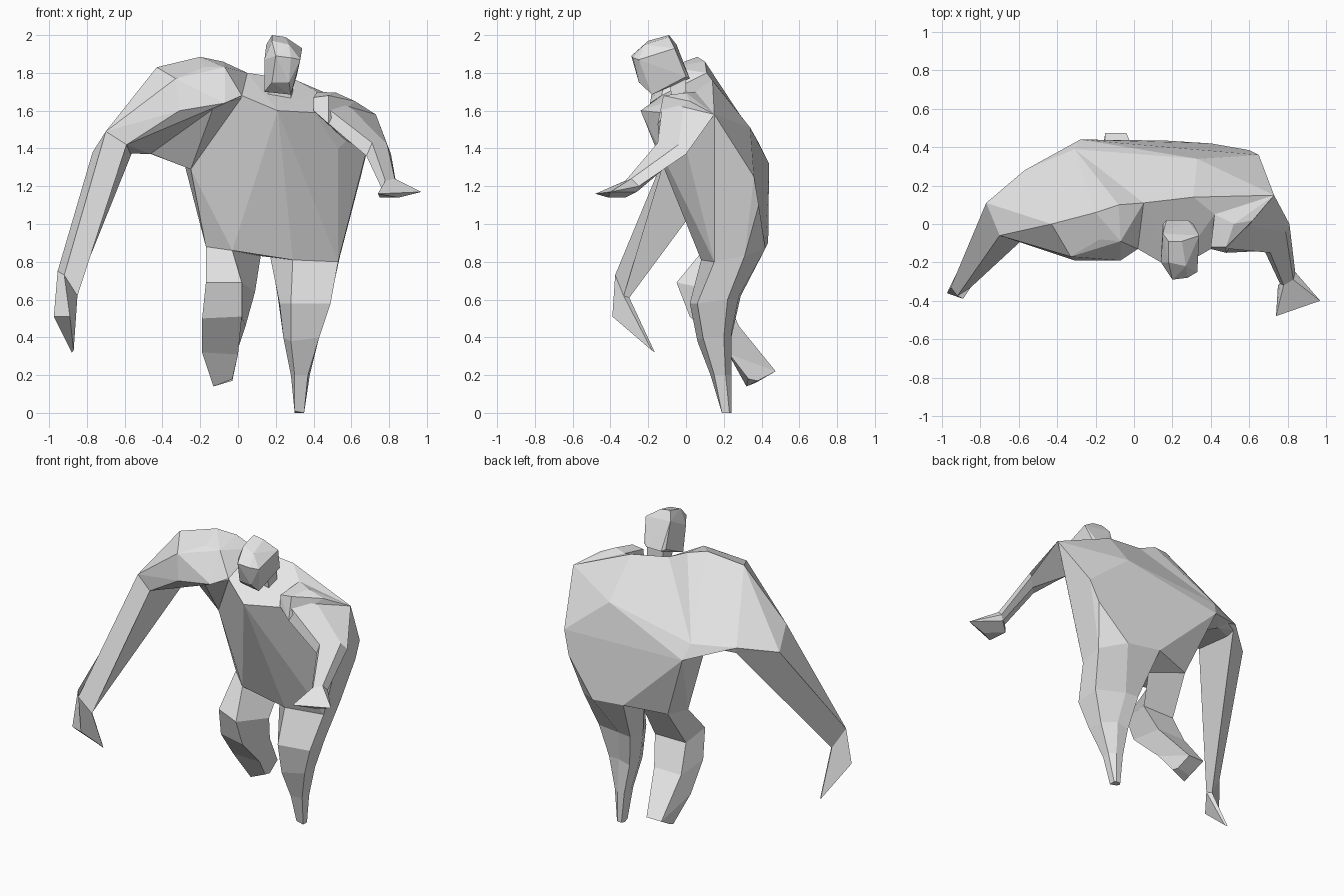
import bpy
import bmesh
import math

if "Cube" in bpy.data.objects:
    bpy.data.objects.remove(bpy.data.objects["Cube"], do_unlink=True)

# One plain clay colour for the whole figure
clay = bpy.data.materials.new("plain_clay_grey")
clay.use_nodes = True
clay.diffuse_color = (0.8, 0.8, 0.8, 1)
clay.node_tree.nodes["Principled BSDF"].inputs["Base Color"].default_value = clay.diffuse_color


def finish(name, mesh_builder):
    """Turn a bmesh into a flat shaded object with outward normals."""
    bmesh.ops.recalc_face_normals(mesh_builder, faces=mesh_builder.faces[:])
    mesh = bpy.data.meshes.new(name)
    mesh_builder.to_mesh(mesh)
    mesh_builder.free()
    mesh.materials.append(clay)
    part = bpy.data.objects.new(name, mesh)
    bpy.context.scene.collection.objects.link(part)
    return part


def faceted_mass(name, corners):
    """Solid, faceted volume stretched around a few corner points."""
    builder = bmesh.new()
    for corner in corners:
        builder.verts.new(corner)
    bmesh.ops.convex_hull(builder, input=builder.verts[:])
    loose = [vert for vert in builder.verts if not vert.link_faces]
    bmesh.ops.delete(builder, geom=loose, context="VERTS")
    bmesh.ops.dissolve_limit(builder, angle_limit=math.radians(4),
                             verts=builder.verts[:], edges=builder.edges[:])
    return finish(name, builder)


def limb(name, sections):
    """Skin a row of cross-sections and close both ends."""
    builder = bmesh.new()
    rings = [[builder.verts.new(point) for point in section] for section in sections]
    for ring, following in zip(rings, rings[1:]):
        count = len(ring)
        for i in range(count):
            j = (i + 1) % count
            builder.faces.new((ring[i], ring[j], following[j], following[i]))
    builder.faces.new(rings[0])
    builder.faces.new(rings[-1])
    return finish(name, builder)


# Hip rings, shared by the torso and the tops of the legs
left_hip = [(.29, .08, .81), (.53, .15, .8), (.54, .31, .83),
            (.4, .42, .87), (.16, .435, .9), (.17, .2, .83)]
right_hip = [(-.17, .22, .88), (-.03, .09, .86), (.12, .28, .83), (-.11, .35, .88)]

# Torso: chest, flank, ridge and back corners
chest = [(.02, -.13, 1.68), (.21, -.24, 1.6), (.4, -.13, 1.59), (.53, 0, 1.4)]
flanks = [(-.25, .15, 1.29), (-.21, .18, 1.1), (.59, .19, 1.15)]
ridge = [(.05, .11, 1.8), (.31, .14, 1.76), (.42, .05, 1.7), (.73, .15, 1.58)]
right_lat = [(-.31, .39, 1.42), (-.28, .44, 1.32)]
back = [(.33, .34, 1.51), (.65, .36, 1.25), (.6, .385, 1.1)]
faceted_mass("torso", chest + flanks + ridge + right_lat + back + left_hip + right_hip)

# Head, tilted forward and turned a little, on a short neck
right_cheek = [(.14, -.2, 1.87), (.15, -.05, 1.95), (.15, 0, 1.78), (.14, -.17, 1.7)]
left_cheek = [(.33, -.25, 1.87), (.34, -.06, 1.93), (.31, 0, 1.78), (.28, -.18, 1.685)]
face = [(.2, -.29, 1.89), (.28, -.28, 1.88), (.18, -.24, 1.75), (.27, -.25, 1.75)]
crown = [(.18, -.09, 2), (.25, -.09, 1.99), (.18, -.2, 1.97), (.27, -.22, 1.95)]
nape = [(.17, .02, 1.77), (.28, .02, 1.77)]
faceted_mass("head", right_cheek + left_cheek + face + crown + nape)
neck_left = [(.28, -.07, 1.64), (.29, 0, 1.68), (.28, -.09, 1.76), (.29, 0, 1.8)]
faceted_mass("neck", neck_left + [(x - .12, y, z) for x, y, z in neck_left])

# Huge right shoulder and upper arm
right_elbow = [(-.77, .11, 1.38), (-.7, -.06, 1.49), (-.59, -.09, 1.42), (-.56, .27, 1.38)]
hump = [(-.2, .06, 1.885), (-.08, .1, 1.86), (.05, .11, 1.8), (-.43, 0, 1.83),
        (-.18, -.08, 1.83), (-.07, -.09, 1.83)]
shoulder_front = [(-.33, -.17, 1.77), (-.31, -.19, 1.6), (-.13, -.18, 1.62),
                  (-.07, -.19, 1.64), (.02, -.13, 1.68)]
shoulder_rear = [(-.57, .28, 1.42), (-.46, .25, 1.37)]
faceted_mass("right_upper_arm",
             right_elbow + hump + shoulder_front + shoulder_rear + right_lat[:1])

# Web of muscle joining the raised arm to the ribs
faceted_mass("right_armpit", shoulder_rear + right_lat + [
    (-.25, .15, 1.29), (-.13, -.17, 1.62), (.02, -.13, 1.67), (-.2, .06, 1.75)])

# Long right forearm with the hand folded back to a point
right_wrist = [(-.955, -.33, .75), (-.92, -.375, .73), (-.85, -.33, .62), (-.87, -.3, .61)]
right_hand = [(-.975, -.36, .51), (-.89, -.39, .51), (-.87, -.18, .33), (-.88, -.165, .32)]
limb("right_forearm", [right_elbow, right_wrist, right_hand])

# Small left arm
left_shoulder = [(.52, 0, 1.695), (.4, -.12, 1.67), (.48, -.15, 1.53),
                 (.56, .04, 1.45), (.73, .15, 1.58)]
left_elbow = [(.79, -.04, 1.42), (.71, -.15, 1.43), (.68, -.14, 1.36),
              (.75, -.06, 1.34), (.81, 0, 1.37)]
left_wrist = [(.83, -.29, 1.24), (.78, -.32, 1.23), (.76, -.31, 1.19),
              (.82, -.26, 1.17), (.84, -.25, 1.2)]
limb("left_arm", [left_shoulder, left_elbow, left_wrist])

# Rounded cap over the left shoulder
faceted_mass("left_shoulder_cap", left_shoulder + [
    (.48, -.12, 1.68), (.4, -.13, 1.6), (.42, .05, 1.7), (.62, .02, 1.65)])

# Splayed left hand
faceted_mass("left_hand", left_wrist + [
    (.97, -.4, 1.17), (.74, -.48, 1.16), (.85, -.41, 1.14), (.75, -.32, 1.14)])

# Standing left leg, six-sided and tapering to a stump
limb("left_leg", [
    left_hip,
    [(.28, .02, .58), (.49, .06, .58), (.49, .22, .6),
     (.3, .28, .62), (.21, .29, .62), (.22, .14, .58)],
    [(.28, .06, .38), (.43, .09, .4), (.43, .2, .4),
     (.33, .24, .42), (.25, .24, .4), (.24, .15, .4)],
    [(.3, .13, .2), (.37, .15, .2), (.38, .21, .2),
     (.34, .24, .2), (.29, .24, .2), (.28, .19, .2)],
    [(.3, .19, .01), (.35, .19, 0), (.35, .23, 0),
     (.34, .24, 0), (.31, .24, 0), (.3, .22, 0)],
])

# Bent right leg with the foot lifted behind
limb("right_leg", [
    right_hip,
    [(-.17, .04, .69), (.02, -.05, .69), (.09, .2, .64), (-.14, .2, .64)],
    [(-.19, .09, .5), (.02, .02, .51), (.04, .28, .46), (-.16, .28, .46)],
    [(-.19, .22, .32), (0, .23, .31), (-.04, .475, .22), (-.15, .475, .22)],
    [(-.13, .32, .14), (-.03, .33, .18), (-.03, .38, .17), (-.13, .37, .16)],
])
